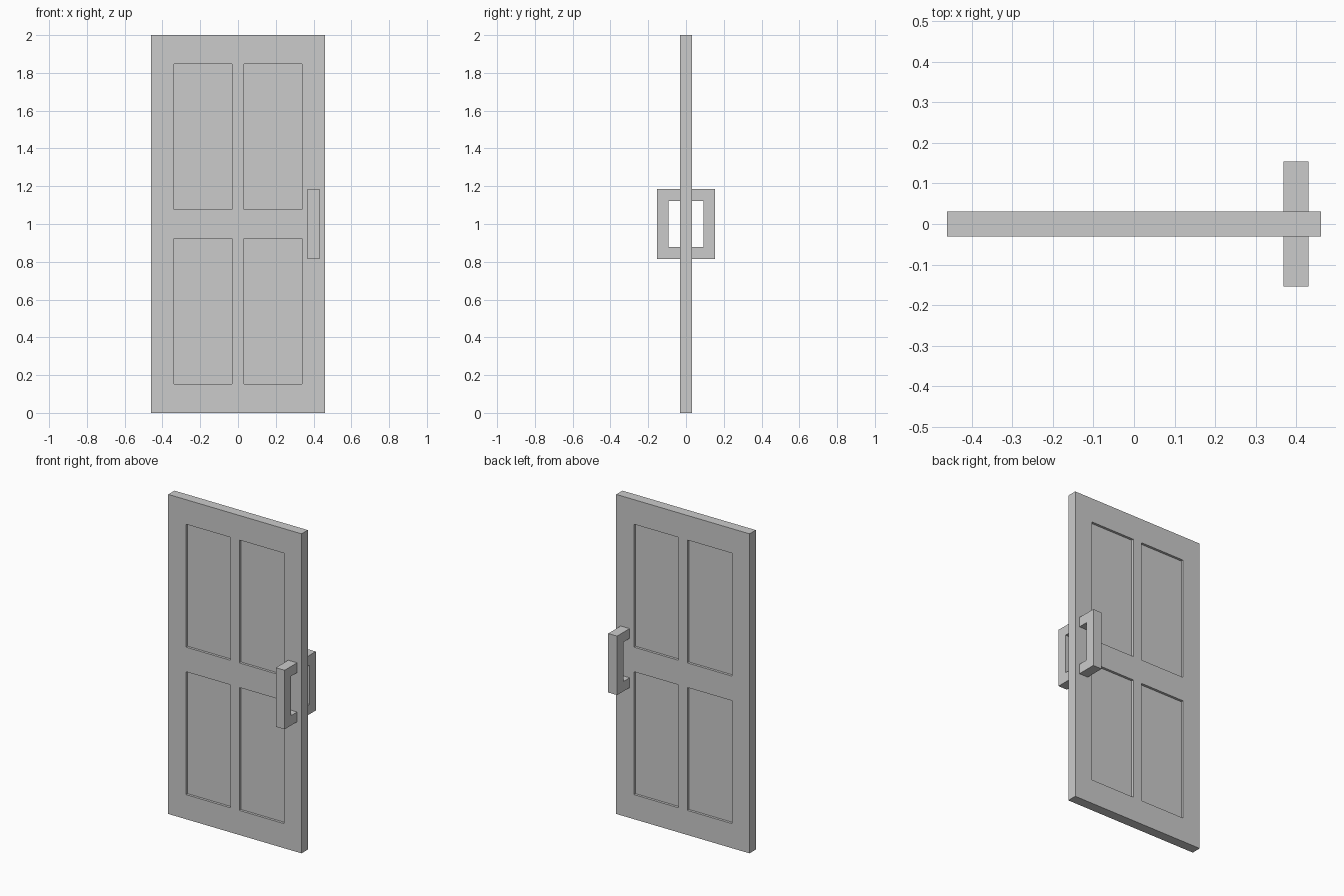
import bpy, bmesh

if "Cube" in bpy.data.objects:
    bpy.data.objects.remove(bpy.data.objects["Cube"])

U = 2 / 65  # base module of the door


def finish(name, bm):
    """Turn the front half into an object and mirror it to the back."""
    bmesh.ops.recalc_face_normals(bm, faces=bm.faces[:])
    mesh = bpy.data.meshes.new(name)
    bm.to_mesh(mesh)
    bm.free()
    obj = bpy.data.objects.new(name, mesh)
    bpy.context.collection.objects.link(obj)
    mod = obj.modifiers.new("front_to_back", 'MIRROR')
    mod.use_axis = (False, True, False)
    mod.merge_threshold = 0.0001
    return obj


# Door slab: front sheet divided into stiles, rails and four panels
xs = [-15, -11, -1, 1, 11, 15]
zs = [0, 5, 30, 35, 60, 65]
bm = bmesh.new()
grid = [[bm.verts.new((x * U, -U, z * U)) for z in zs] for x in xs]
panels = []
for i in range(5):
    for k in range(5):
        face = bm.faces.new((grid[i][k], grid[i + 1][k],
                             grid[i + 1][k + 1], grid[i][k + 1]))
        if i in (1, 3) and k in (1, 3):
            panels.append(face)

# Outer edges of the slab, back to the mid plane
rim = [e for e in bm.edges if e.is_boundary]
ret = bmesh.ops.extrude_edge_only(bm, edges=rim)
for v in ret["geom"]:
    if isinstance(v, bmesh.types.BMVert):
        v.co.y = 0

# Recessed panels
ret = bmesh.ops.extrude_discrete_faces(bm, faces=panels)
for face in ret["faces"]:
    for v in face.verts:
        v.co.y = -U / 2
finish("door_slab", bm)

# Pull handles: C-shaped side profile (y, z) extruded along x
profile = [(-1, 26.5), (-5, 26.5), (-5, 38.5), (-1, 38.5),
           (-1, 36.5), (-3, 36.5), (-3, 28.5), (-1, 28.5)]
bm = bmesh.new()
side = bm.faces.new([bm.verts.new((12 * U, y * U, z * U)) for y, z in profile])
ret = bmesh.ops.extrude_face_region(bm, geom=[side], use_keep_orig=True)
bmesh.ops.translate(bm, vec=(2 * U, 0, 0),
                    verts=[g for g in ret["geom"] if isinstance(g, bmesh.types.BMVert)])
finish("pull_handles", bm)
